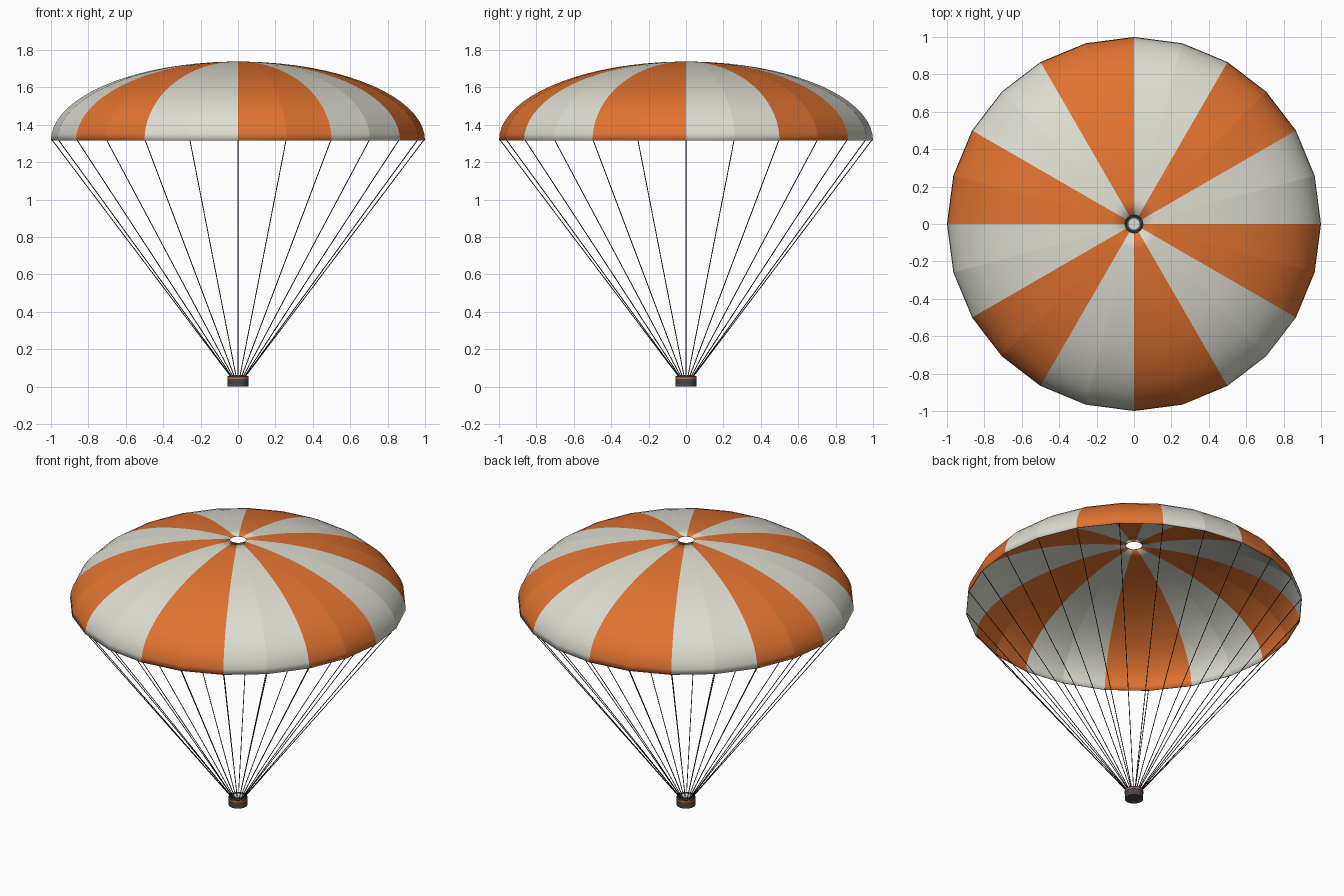
import bpy, bmesh, math
from mathutils import Vector

if "Cube" in bpy.data.objects:
    bpy.data.objects.remove(bpy.data.objects["Cube"])

def material(name, rgb):
    m = bpy.data.materials.new(name)
    m.diffuse_color = (*rgb, 1)
    m.use_nodes = True
    m.node_tree.nodes["Principled BSDF"].inputs["Base Color"].default_value = m.diffuse_color
    return m

ORANGE = material("orange_fabric", (0.75, 0.17, 0.03))
WHITE = material("off_white_fabric", (0.72, 0.72, 0.64))
DARK = material("dark_grey", (0.06, 0.065, 0.075))
CORD = material("cord_black", (0.03, 0.03, 0.035))

SEG, RINGS = 24, 18
RIM_Z, DOME_H, VENT_R = 1.315, 0.423, 0.048

def polar(r, a, z):
    return Vector((r * math.cos(a), r * math.sin(a), z))

def new_object(name, bm, mats):
    me = bpy.data.meshes.new(name)
    bm.to_mesh(me)
    bm.free()
    ob = bpy.data.objects.new(name, me)
    for m in mats:
        me.materials.append(m)
    bpy.context.collection.objects.link(ob)
    return ob

# Canopy: half ellipsoid with an open vent and twelve alternating gores
bm = bmesh.new()
t_end = math.acos(VENT_R)
rings = []
for j in range(RINGS + 1):
    t = t_end * j / RINGS
    rings.append([bm.verts.new(polar(math.cos(t), 2 * math.pi * i / SEG,
                                     RIM_Z + DOME_H * math.sin(t)))
                  for i in range(SEG)])
for lo, hi in zip(rings, rings[1:]):
    for i in range(SEG):
        k = (i + 1) % SEG
        f = bm.faces.new((lo[i], lo[k], hi[k], hi[i]))
        f.smooth = True
        f.material_index = (i // 2) % 2
# Crisp seams along every meridian
for e in bm.edges:
    if abs(e.verts[0].co.z - e.verts[1].co.z) > 1e-6:
        e.smooth = False
canopy = new_object("canopy", bm, [WHITE, ORANGE])
sol = canopy.modifiers.new("cloth_thickness", 'SOLIDIFY')
sol.thickness = 0.004
sol.offset = -1

# Suspension cords from the rim to the canister
def add_cord(bm, a, b, r, sides=5):
    d = b - a
    q = d.to_track_quat('Z', 'Y')
    ends = [[bm.verts.new(p + q @ polar(r, 2 * math.pi * s / sides, 0))
             for s in range(sides)] for p in (a, b)]
    for s in range(sides):
        k = (s + 1) % sides
        bm.faces.new((ends[0][s], ends[0][k], ends[1][k], ends[1][s])).smooth = True
    bm.faces.new(ends[0][::-1])
    bm.faces.new(ends[1])

bm = bmesh.new()
for i in range(SEG):
    a = 2 * math.pi * i / SEG
    add_cord(bm, polar(0.04, a, 0.055), polar(0.994, a, RIM_Z + 0.004), 0.0024)
new_object("suspension_cords", bm, [CORD])

# Canister parts
def cylinder(name, r, z0, z1, mat):
    bpy.ops.mesh.primitive_cylinder_add(vertices=32, radius=r, depth=z1 - z0,
                                        location=(0, 0, (z0 + z1) / 2))
    ob = bpy.context.object
    ob.name = name
    ob.data.materials.append(mat)
    bpy.ops.object.shade_smooth_by_angle()

cylinder("canister", 0.055, 0.0, 0.058, DARK)
cylinder("canister_band", 0.0565, 0.041, 0.049, ORANGE)
cylinder("canister_cap", 0.03, 0.056, 0.062, WHITE)
